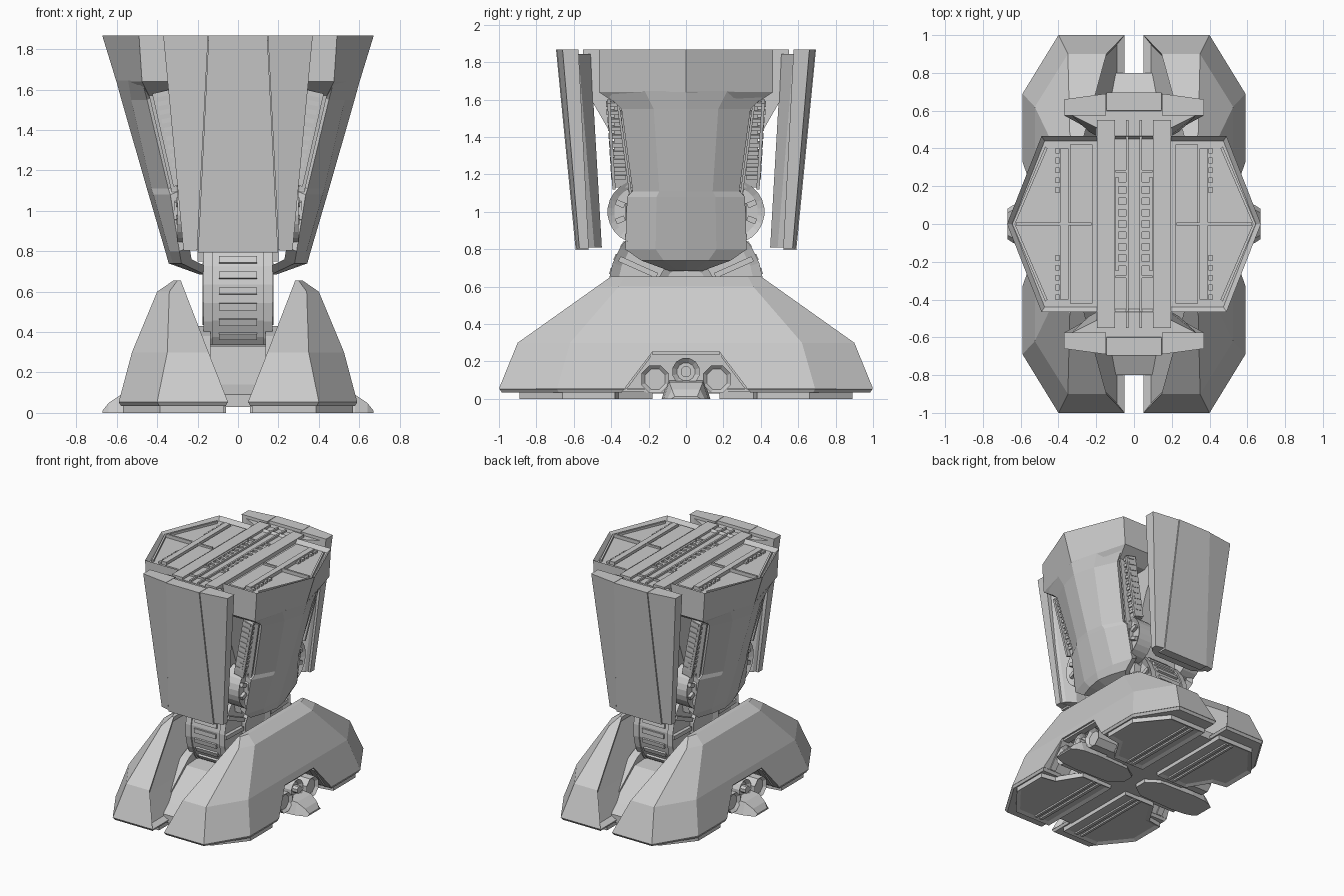
import bpy, bmesh, math
from mathutils import Matrix, Vector

if "Cube" in bpy.data.objects:
    bpy.data.objects.remove(bpy.data.objects["Cube"])


def finish(name, bm, mirror=""):
    bmesh.ops.recalc_face_normals(bm, faces=bm.faces)
    me = bpy.data.meshes.new(name)
    bm.to_mesh(me)
    bm.free()
    ob = bpy.data.objects.new(name, me)
    bpy.context.collection.objects.link(ob)
    if mirror:
        m = ob.modifiers.new("mirror", "MIRROR")
        m.use_axis = ("x" in mirror, "y" in mirror, False)
        m.use_mirror_merge = False
    return ob


def add_loft(bm, rings):
    vs = [[bm.verts.new(p) for p in r] for r in rings]
    n = len(vs[0])
    for a, b in zip(vs, vs[1:]):
        for i in range(n):
            bm.faces.new((a[i], a[(i + 1) % n], b[(i + 1) % n], b[i]))
    bm.faces.new(vs[0][::-1])
    bm.faces.new(vs[-1])
    bmesh.ops.recalc_face_normals(bm, faces=bm.faces)


def loft(name, rings, mirror="", recess=None):
    """Loft; recess = (direction, inset, depth) sinks the faces facing a direction."""
    bm = bmesh.new()
    add_loft(bm, rings)
    if recess:
        bm.normal_update()
        d, t, h = recess
        fs = [f for f in bm.faces if f.normal.dot(Vector(d)) > 0.85]
        bmesh.ops.inset_region(bm, faces=fs, thickness=t, depth=-h, use_even_offset=True)
    return finish(name, bm, mirror)


def prism_x(name, prof, x0, x1, mirror=""):
    return loft(name, [[(x, y, z) for y, z in prof] for x in (x0, x1)], mirror)


def boxes(name, items, mirror=""):
    """items: (centre, size, rotation about x, rotation about y)"""
    bm = bmesh.new()
    for c, s, rx, ry in items:
        bmesh.ops.create_cube(bm, size=1, matrix=Matrix.Translation(c) @ Matrix.Rotation(ry, 4, "Y")
                              @ Matrix.Rotation(rx, 4, "X") @ Matrix.Diagonal((*s, 1)))
    return finish(name, bm, mirror)


def disc_x(name, x0, x1, y, z, r, n, mirror="", inset=0, depth=0):
    rings = [[(x, y + r * math.cos(2 * math.pi * (i + .5) / n), z + r * math.sin(2 * math.pi * (i + .5) / n))
              for i in range(n)] for x in (x0, x1)]
    return loft(name, rings, mirror, ((1, 0, 0), inset, depth) if inset else None)


def sym(prof):
    return prof + [(-y, z) for y, z in prof[::-1]]


# ---------- foot shells, one per side, notched above the side toe
def foot_ring(xi, x, yc, xc, y, z):
    return [(xi, -y, z), (xc, -y, z), (x, -yc, z), (x, yc, z), (xc, y, z), (xi, y, z)]


shell = loft("foot_shell", [foot_ring(.05, .59, .69, .40, 1.0, .055), foot_ring(.146, .525, .62, .35, .90, .30),
                            foot_ring(.262, .40, .36, .34, .477, .60), foot_ring(.283, .32, .33, .30, .40, .655)],
             recess=((-.93, 0, .36), .035, .03))
skirt = loft("foot_skirt", [foot_ring(.06, .58, .68, .39, .985, .035), foot_ring(.05, .59, .69, .40, .998, .054)])
cutter = prism_x("notch_cutter", [(-.37, 0), (-.18, .25), (.18, .25), (.37, 0)], .36, .9)
cutter.hide_render = True
for ob in (shell, skirt):
    b = ob.modifiers.new("notch", "BOOLEAN")
    b.operation, b.object, b.solver = "DIFFERENCE", cutter, "EXACT"
    bpy.context.view_layer.objects.active = ob
    bpy.ops.object.modifier_apply(modifier="notch")
    m = ob.modifiers.new("mirror", "MIRROR")
    m.use_mirror_merge = False
bpy.data.objects.remove(cutter)

# notch trim
boxes("notch_trim", [((.50, 0, .245), (.05, .36, .02), 0, 0),
                     ((.51, .26, .145), (.05, .02, .22), .64, 0),
                     ((.51, -.26, .145), (.05, .02, .22), -.64, 0)], "x")

# soles with recessed plates, and rails under the foot
sole = [(.07, .18), (.34, .18), (.45, .36), (.57, .38), (.57, .66), (.385, .89), (.07, .89)]
loft("sole_pad", [[(x, y, z) for x, y in sole] for z in (0, .04)], "xy", ((0, 0, -1), .03, .012))
boxes("sole_rails", [((.17, .52, .006), (.025, .68, .012), 0, 0), ((.22, .52, .006), (.02, .68, .012), 0, 0)], "xy")

# foot core with ramps up to the ankle
prism_x("foot_core", sym([(.80, .03), (.80, .09), (.70, .14), (.45, .33), (.3, .34)]), -.2, .2)
prism_x("ankle_cheek", sym([(.70, .10), (.68, .17), (.42, .38), (.3, .43)]), .135, .2, "x")

# side toes and their actuators
toe = [(.06, .05, .0, .08), (.16, .12, .0, .09), (.46, .13, .0, .10), (.58, .12, .0, .09),
       (.64, .10, .0, .05), (.67, .08, .0, .012)]
loft("side_toe", [[(x, -w, a), (x, w, a), (x, w * .75, b), (x, -w * .75, b)] for x, w, a, b in toe], "x")
disc_x("toe_actuator", .33, .54, .165, .105, .08, 8, "xy", .02, .02)
disc_x("toe_hub", .33, .52, 0, .145, .075, 12, "x", .025, .025)
disc_x("toe_hub_pin", .33, .54, 0, .145, .03, 8, "x")

# ---------- ankle wheel with treads
AZ, AR = .59, .405
disc_x("ankle_wheel", -.125, .125, 0, AZ, AR, 28)
disc_x("ankle_rim", .125, .172, 0, AZ, .415, 28, "x", .05, .03)
disc_x("ankle_hub", .12, .175, 0, AZ, .16, 12, "x", .04, .02)
angs = [math.radians(a) for a in range(-42, 223, 11)]
boxes("ankle_treads", [((0, AR * math.cos(a), AZ + AR * math.sin(a)), (.19, .026, .034), a, 0) for a in angs])
boxes("ankle_spokes", [((.155, .28 * math.cos(a), AZ + .28 * math.sin(a)), (.03, .22, .03), a, 0) for a in angs[::2]], "x")

# ---------- leg core and knee joints
prism_x("leg_core", sym([(.55, 1.835), (.53, 1.64), (.38, 1.38), (.28, 1.1), (.24, .75)]), -.2, .2)
disc_x("knee_disc", .17, .30, .25, 1.0, .17, 24, "xy", .035, .02)
disc_x("knee_hub", .2, .315, .25, 1.0, .085, 6, "xy", .02, .01)
boxes("knee_lugs", [((.28, .25 + .11 * math.cos(a), 1 + .11 * math.sin(a)), (.05, .05, .03), a, 0)
                    for a in (-1.2, -.4, .4, 1.2)], "xy")

# ribbed liner inside the side shells
prof = [(.24, 1.13), (.29, 1.13), (.40, 1.6), (.33, 1.6)]
loft("rib_liner", [[(x, y, z) for x, z in prof] for y in (-.385, .385)], "x")
boxes("liner_ribs", [((.285 + .0105 * i, .36 + .003 * i, 1.19 + .043 * i), (.06, .08, .022), 0, .2)
                     for i in range(10)], "xy")
rod = [(.24, 1.14), (.32, 1.12), (.425, 1.58), (.34, 1.6)]
loft("liner_frame", [[(x, y + (z - 1.1) * .06, z) for x, z in rod] for y in (.375, .392)], "xy")


# ---------- side shells of the leg
def leg_ring(z, y, xe, xc, bulge):
    xm = (xe + xc) / 2 + bulge
    out = [(xe, -y, z), (xm, -y * .5, z), (xc, 0, z), (xm, y * .5, z), (xe, y, z)]
    return out + [(x - .05, yy * .96, zz + .02) for x, yy, zz in out[::-1]]


loft("leg_shell", [leg_ring(1.645, .44, .475, .603, .005), leg_ring(1.55, .345, .45, .577, .015),
                   leg_ring(1.11, .285, .345, .451, .03), leg_ring(1.08, .315, .335, .442, .03),
                   leg_ring(.80, .325, .29, .36, .015),
                   leg_ring(.74, .24, .28, .343, .01), leg_ring(.685, .09, .165, .19, .0)], "x")
edge = [(1.57, .355, .455), (1.1, .29, .345), (.95, .30, .315)]
loft("shell_edge_trim", [[(x - .06, y, z), (x - .015, y, z), (x - .015, y + .014, z), (x - .06, y + .014, z)]
                         for z, y, x in edge], "xy")


# ---------- upper leg block with recessed hexagonal top
def hexa(z, y, xe, xc):
    return [(-xe, -y, z), (xe, -y, z), (xc, 0, z), (xe, y, z), (-xe, y, z), (-xc, 0, z)]


loft("upper_block", [hexa(1.57, .36, .44, .56), hexa(1.64, .465, .475, .602), hexa(1.868, .465, .49, .672)],
     recess=((0, 0, 1), .025, .03))

# top deck: beam, bars, toothed strips
boxes("top_beam", [((0, 0, 1.83), (.39, 1.10, .04), 0, 0)])
boxes("top_beam_rail", [((.035, 0, 1.855), (.014, 1.1, .02), 0, 0), ((.09, 0, 1.855), (.014, .5, .02), 0, 0),
                        ((.065, .28, 1.855), (.064, .014, .02), 0, 0), ((.065, -.28, 1.855), (.064, .014, .02), 0, 0),
                        ((.148, 0, 1.855), (.095, 1.1, .026), 0, 0)], "x")
boxes("top_beam_teeth", [((.065, -.21 + .06 * i, 1.855), (.05, .025, .016), 0, 0) for i in range(8)], "x")
boxes("top_deck_bars", [((.37, 0, 1.85), (.045, .80, .03), 0, 0), ((.425, 0, 1.85), (.40, .015, .03), 0, 0),
                        ((.28, 0, 1.84), (.12, .84, .02), 0, 0)], "x")
boxes("top_deck_teeth", [((.405, .18 + .052 * i, 1.845), (.02, .03, .02), 0, 0) for i in range(5)], "xy")
trim = [(.47, .41), (.645, 0), (.63, 0), (.458, .40)]
loft("top_deck_trim", [[(x, y, z) for x, y in trim] for z in (1.835, 1.855)], "xy")


# ---------- front and back armour plates (sloping in toward the bottom)
def plate(name, top, bottom, z0, mirror, z1=1.868):
    loft(name, [[(x, y, z) for x, y in p] for p, z in ((top, z1), (bottom, z0))], mirror)


plate("armour_centre", [(-.145, .695), (.145, .695), (.145, .60), (-.145, .60)],
      [(-.198, .59), (.198, .59), (.198, .52), (-.198, .52)], .795, "y")
plate("armour_wing", [(.148, .69), (.37, .66), (.37, .575), (.148, .575)],
      [(.202, .585), (.27, .57), (.27, .52), (.202, .52)], .805, "xy")
plate("armour_backing", [(-.365, .61), (.365, .61), (.33, .575), (.2, .51), (-.2, .51), (-.33, .575)],
      [(-.255, .53), (.255, .53), (.24, .49), (.17, .45), (-.17, .45), (-.24, .49)], .81, "y", 1.845)
boxes("armour_mount", [((0, .5, 1.73), (.36, .14, .2), 0, 0)], "y")
